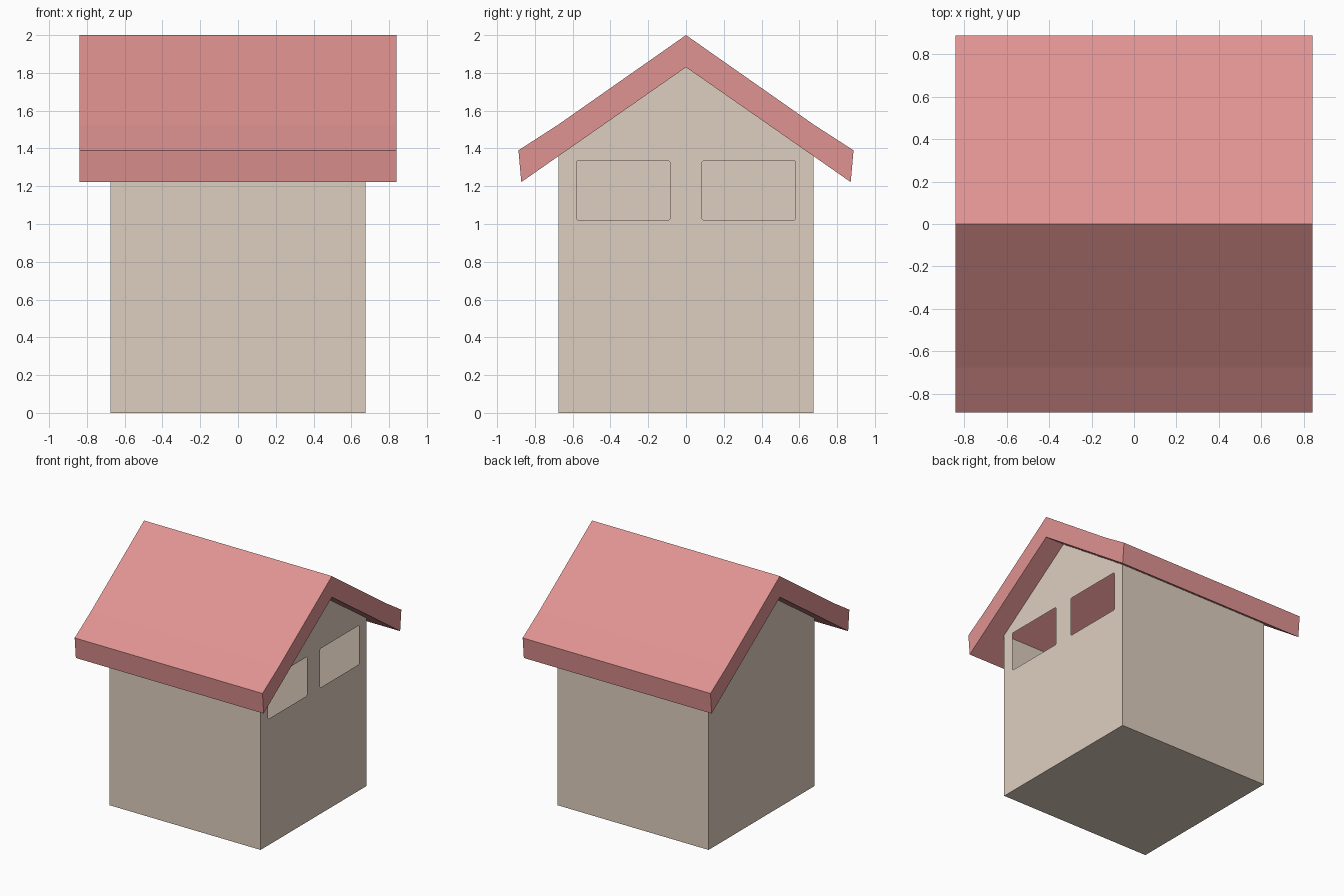
import bpy, bmesh

if "Cube" in bpy.data.objects:
    bpy.data.objects.remove(bpy.data.objects["Cube"])

def material(name, rgb):
    lin = [((c / 255 + 0.055) / 1.055) ** 2.4 for c in rgb]
    m = bpy.data.materials.new(name)
    m.diffuse_color = (*lin, 1)
    m.use_nodes = True
    m.node_tree.nodes["Principled BSDF"].inputs["Base Color"].default_value = m.diffuse_color
    return m

def finish(bm, name, mat):
    me = bpy.data.meshes.new(name)
    bm.to_mesh(me)
    bm.free()
    me.materials.append(mat)
    ob = bpy.data.objects.new(name, me)
    bpy.context.collection.objects.link(ob)
    return ob

beige = material("beige wall", (222, 206, 191))
red = material("soft red roof", (223, 147, 145))

W, EAVE, PEAK = 0.675, 1.36, 1.83      # wall half width, eave and ridge heights
gable = [(-W, 0), (W, 0), (W, EAVE), (0, PEAK), (-W, EAVE)]

# Walls: thin open-topped shell, with two window openings in the right gable
bm = bmesh.new()

def loop_edges(points, x):
    vs = [bm.verts.new((x, y, z)) for y, z in points]
    return [bm.edges.new((a, b)) for a, b in zip(vs, vs[1:] + vs[:1])]

def window(y0, y1, z0=1.02, z1=1.335, c=0.007):
    return [(y0 + c, z0), (y1 - c, z0), (y1, z0 + c), (y1, z1 - c),
            (y1 - c, z1), (y0 + c, z1), (y0, z1 - c), (y0, z0 + c)]

edges = loop_edges(gable, W)
for s in (-1, 1):
    y0, y1 = sorted((s * 0.085, s * 0.58))
    edges += loop_edges(window(y0, y1), W)
bmesh.ops.triangle_fill(bm, edges=edges, use_beauty=True, normal=(1, 0, 0))
bm.normal_update()
for f in bm.faces:
    if f.normal.x < 0:
        f.normal_flip()

def face(*pts):
    bm.faces.new([bm.verts.new(p) for p in pts])

face(*[(-W, y, z) for y, z in reversed(gable)])                             # left gable
face((-W, -W, 0), (W, -W, 0), (W, -W, EAVE), (-W, -W, EAVE))                # front
face((W, W, 0), (-W, W, 0), (-W, W, EAVE), (W, W, EAVE))                    # back
face((-W, -W, 0), (-W, W, 0), (W, W, 0), (W, -W, 0))                        # floor
bmesh.ops.remove_doubles(bm, verts=bm.verts[:], dist=0.0001)
finish(bm, "house_walls", beige)

# Roof: thick gable profile with a slight kink above the walls, extruded along x
half = [(0.675, 1.527), (0.887, 1.39), (0.872, 1.222)]
profile = [(0, 2.0)] + half + [(0, PEAK)] + [(-y, z) for y, z in reversed(half)]
bm = bmesh.new()
end = bm.faces.new([bm.verts.new((-0.84, y, z)) for y, z in profile])
new = bmesh.ops.extrude_face_region(bm, geom=[end], use_keep_orig=True)["geom"]
bmesh.ops.translate(bm, vec=(1.68, 0, 0),
                    verts=[g for g in new if isinstance(g, bmesh.types.BMVert)])
bmesh.ops.recalc_face_normals(bm, faces=bm.faces[:])
# split the concave end caps cleanly
bmesh.ops.triangulate(bm, faces=[f for f in bm.faces if len(f.verts) > 4])
finish(bm, "roof", red)
